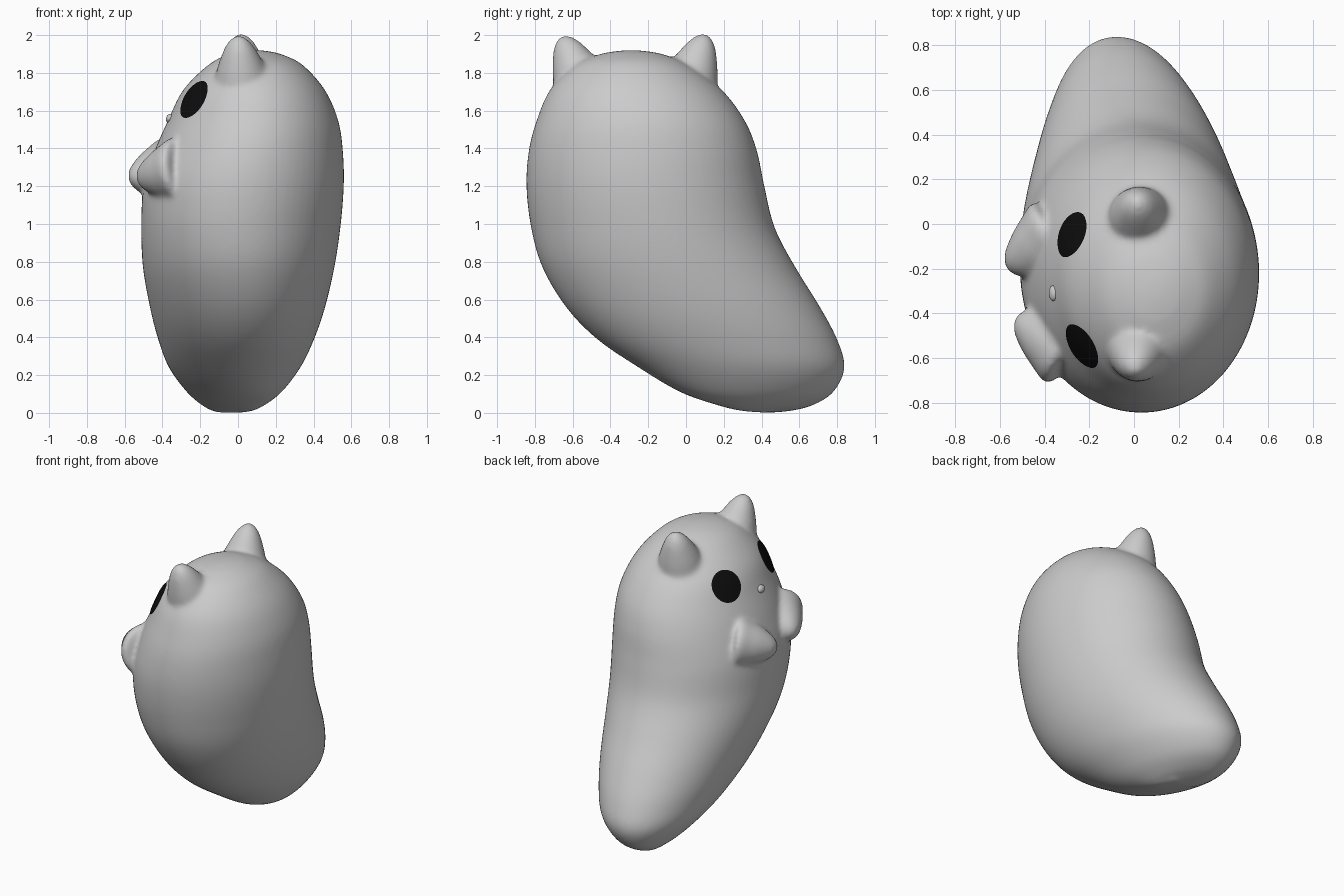
import bpy, bmesh
from math import cos, sin, pi
from mathutils import Vector

if "Cube" in bpy.data.objects:
    bpy.data.objects.remove(bpy.data.objects["Cube"])


def material(name, value):
    m = bpy.data.materials.new(name)
    m.use_nodes = True
    m.diffuse_color = (value, value, value, 1)
    m.node_tree.nodes["Principled BSDF"].inputs["Base Color"].default_value = (value, value, value, 1)
    return m


grey = material("soft grey", 0.6)
black = material("eye black", 0.004)


def bridge(bm, rings):
    """Skin a stack of closed rings with quads."""
    loops = [[bm.verts.new(p) for p in ring] for ring in rings]
    n = len(loops[0])
    for a, b in zip(loops, loops[1:]):
        for i in range(n):
            j = (i + 1) % n
            bm.faces.new((a[i], a[j], b[j], b[i]))


def revolve(bm, base, axis, profile, n=40):
    """Turn (height, radius) points around an axis."""
    base, axis = Vector(base), Vector(axis).normalized()
    u = axis.orthogonal().normalized()
    v = axis.cross(u)
    bridge(bm, [[base + axis * h + (u * cos(2 * pi * i / n) + v * sin(2 * pi * i / n)) * r
                 for i in range(n)] for h, r in profile])


def spline(rows, steps=5):
    """Catmull-Rom interpolation through rows of numbers."""
    pts = [rows[0]] + rows + [rows[-1]]
    out = []
    for p, q, r, s in zip(pts, pts[1:], pts[2:], pts[3:]):
        for k in range(steps):
            t = k / steps
            out.append([b + t * (c - a) / 2 + t * t * (a - 2.5 * b + 2 * c - d / 2)
                        + t ** 3 * (1.5 * (b - c) + (d - a) / 2)
                        for a, b, c, d in zip(p, q, r, s)])
    return out + [rows[-1]]


def finish(bm, name, mat):
    bmesh.ops.remove_doubles(bm, verts=bm.verts, dist=1e-5)
    mesh = bpy.data.meshes.new(name)
    bm.to_mesh(mesh)
    bm.free()
    mesh.materials.append(mat)
    mesh.shade_smooth()
    ob = bpy.data.objects.new(name, mesh)
    bpy.context.scene.collection.objects.link(ob)
    return ob


# Bean-shaped body: height, then x range and y range of each oval section
sections = [
    [0, -.04, -.04, .44, .44],
    [.01, -.1, .04, .3, .55],
    [.04, -.17, .12, .17, .67],
    [.11, -.26, .22, -.03, .78],
    [.24, -.36, .325, -.25, .84],
    [.39, -.42, .4, -.47, .8],
    [.56, -.465, .46, -.635, .71],
    [.77, -.503, .51, -.76, .58],
    [.98, -.512, .542, -.82, .47],
    [1.2, -.5, .56, -.845, .415],
    [1.39, -.44, .555, -.832, .375],
    [1.55, -.37, .53, -.79, .31],
    [1.71, -.29, .46, -.72, .19],
    [1.84, -.16, .345, -.595, .02],
    [1.895, -.06, .24, -.47, -.11],
    [1.915, .03, .16, -.37, -.21],
    [1.92, .1, .1, -.29, -.29],
]
bm = bmesh.new()
N = 72
rings = []
for z, x0, x1, y0, y1 in spline(sections):
    skew = -.08 * max(0, 1 - z)  # tail tip leans to one side
    rings.append([((x0 + x1) / 2 + (x1 - x0) / 2 * cos(2 * pi * i / N) + skew * sin(2 * pi * i / N),
                   (y0 + y1) / 2 + (y1 - y0) / 2 * sin(2 * pi * i / N), z) for i in range(N)])
bridge(bm, rings)

# Ears and stubby arms: rounded cones (base, tip, base radius)
cone = spline([[0, 0], [0, 1], [.4, .84], [.7, .6], [.88, .4], [.98, .2], [1.02, 0]], 4)
stubs = [
    ((.03, -.01, 1.66), (.015, .105, 2.0), .165),
    ((.03, -.52, 1.66), (0, -.655, 1.99), .165),
    ((-.34, -.04, 1.29), (-.565, -.2, 1.24), .17),
    ((-.29, -.57, 1.29), (-.525, -.42, 1.24), .17),
]
for base, tip, radius in stubs:
    axis = Vector(tip) - Vector(base)
    revolve(bm, base, axis, [(h * axis.length, r * radius) for h, r in cone])

# Fuse everything into one soft skin
body = finish(bm, "body", grey)
remesh = body.modifiers.new("fuse", 'REMESH')
remesh.mode = 'VOXEL'
remesh.voxel_size = .014
remesh.use_smooth_shade = True
soften = body.modifiers.new("soften", 'SMOOTH')
soften.factor = .5
soften.iterations = 12

# Round eyes wrapped onto the skin
for name, centre, normal in (("left_eye", (-.295, -.04, 1.665), (-.75, .2, .62)),
                             ("right_eye", (-.23, -.545, 1.655), (-.7, -.45, .55))):
    bm = bmesh.new()
    revolve(bm, centre, normal, [(0, .11 * k / 8) for k in range(8, -1, -1)])
    eye = finish(bm, name, black)
    wrap = eye.modifiers.new("wrap", 'SHRINKWRAP')
    wrap.target = body
    wrap.wrap_method = 'NEAREST_SURFACEPOINT'
    wrap.wrap_mode = 'ABOVE_SURFACE'
    wrap.offset = .005

# Small button nose
bm = bmesh.new()
bmesh.ops.create_uvsphere(bm, u_segments=24, v_segments=12, radius=1)
nose = finish(bm, "nose", grey)
nose.scale = (.018, .035, .025)
nose.rotation_euler = (0, .5, 0)
nose.location = (-.362, -.31, 1.56)
